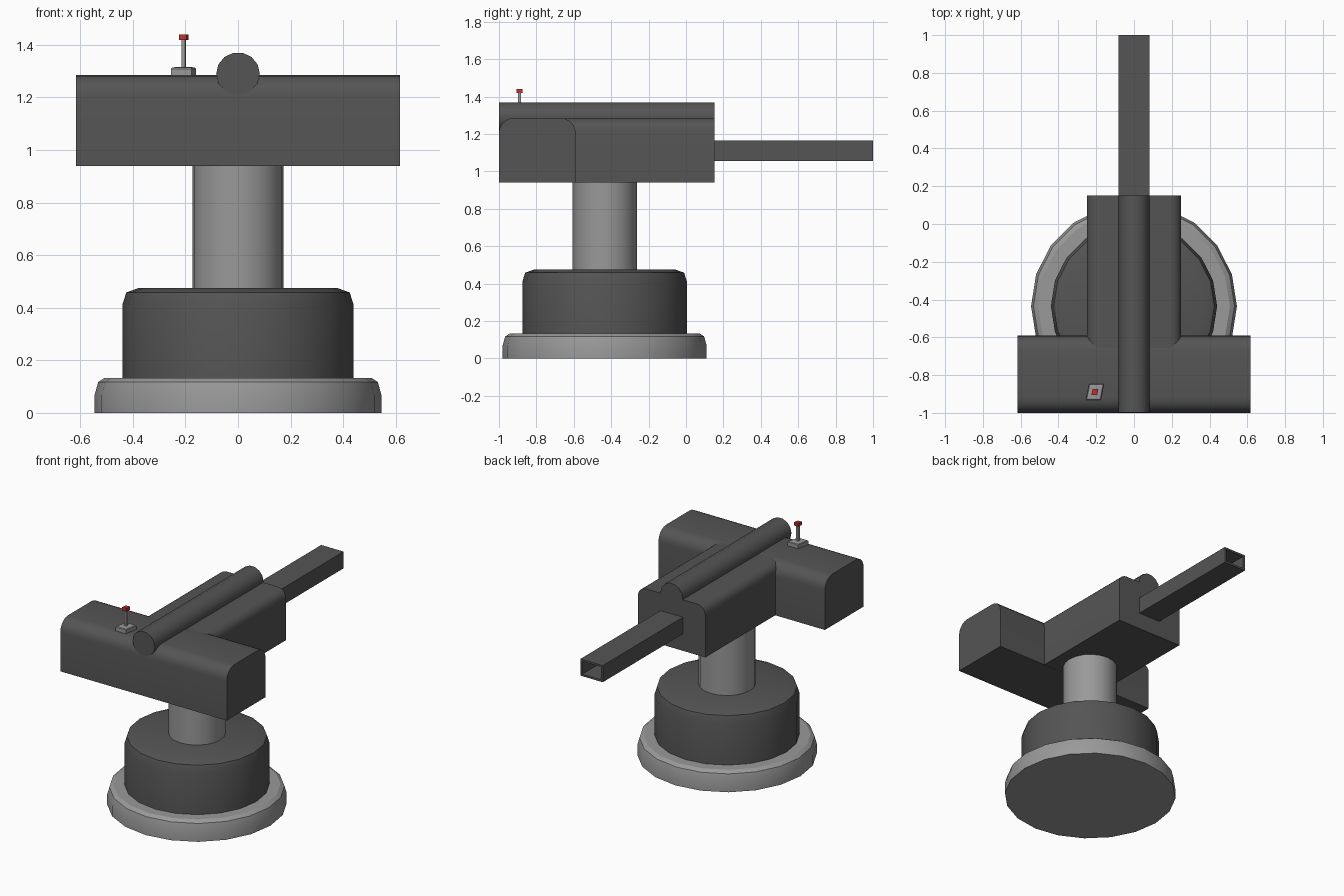
import bpy, bmesh
from math import radians, sin, cos, pi

if "Cube" in bpy.data.objects:
    bpy.data.objects.remove(bpy.data.objects["Cube"])


def material(name, rgb):
    m = bpy.data.materials.new(name)
    m.diffuse_color = (*rgb, 1)
    m.use_nodes = True
    m.node_tree.nodes["Principled BSDF"].inputs["Base Color"].default_value = m.diffuse_color
    return m


DARK = material("dark_grey", (0.09, 0.09, 0.09))
LIGHT = material("light_grey", (0.32, 0.32, 0.32))
RED = material("red", (0.55, 0.03, 0.03))


def finish(name, bm, mat, smooth=True):
    bmesh.ops.recalc_face_normals(bm, faces=bm.faces)
    me = bpy.data.meshes.new(name)
    bm.to_mesh(me)
    bm.free()
    ob = bpy.data.objects.new(name, me)
    bpy.context.collection.objects.link(ob)
    me.materials.append(mat)
    if smooth:
        bpy.ops.object.select_all(action='DESELECT')
        ob.select_set(True)
        bpy.context.view_layer.objects.active = ob
        bpy.ops.object.shade_smooth_by_angle(angle=radians(30))
    return ob


def lathe(name, profile, mat, y=-0.435, sides=20):
    """Stack of (radius, z) rings closed at both ends."""
    bm = bmesh.new()
    rings = [[bm.verts.new((r * cos(2 * pi * i / sides), y + r * sin(2 * pi * i / sides), z))
              for i in range(sides)] for r, z in profile]
    for a, b in zip(rings, rings[1:]):
        for i in range(sides):
            j = (i + 1) % sides
            bm.faces.new((a[i], a[j], b[j], b[i]))
    bm.faces.new(rings[0])
    bm.faces.new(rings[-1])
    return finish(name, bm, mat)


def prism(name, points, direction, mat):
    """Extrude a closed cross-section along a direction."""
    bm = bmesh.new()
    face = bm.faces.new([bm.verts.new(p) for p in points])
    out = bmesh.ops.extrude_face_region(bm, geom=[face], use_keep_orig=True)
    bmesh.ops.translate(bm, vec=direction,
                        verts=[v for v in out["geom"] if isinstance(v, bmesh.types.BMVert)])
    return finish(name, bm, mat)


def round_top(a, b, z0, z1, r, n=5):
    """Rectangle section with rounded upper corners."""
    pts = [(a, z0), (b, z0)]
    for c, start in ((b - r, 0), (a + r, pi / 2)):
        pts += [(c + r * cos(start + pi / 2 * i / n), z1 - r + r * sin(start + pi / 2 * i / n))
                for i in range(n + 1)]
    return pts


def skew_block(name, size, z0, z1, mat, taper=0.0):
    """Small sheared block of the lever, with optional bevelled top."""
    bm = bmesh.new()
    bmesh.ops.create_cube(bm, size=1)
    if taper:
        top = [e for e in bm.edges if all(v.co.z > 0 for v in e.verts)]
        bmesh.ops.bevel(bm, geom=top, offset=taper, segments=2, profile=0.5, affect='EDGES')
    for v in bm.verts:
        x, y, z = v.co
        v.co = (-0.207 + size * x + 0.22 * size * y, -0.89 + 1.1 * size * y,
                (z0 + z1) / 2 + z * (z1 - z0))
    return finish(name, bm, mat, smooth=False)


# Pedestal
lathe("base_disc", [(0.545, 0), (0.545, 0.07), (0.532, 0.117), (0.508, 0.133)], LIGHT)
lathe("pedestal_drum", [(0.44, 0.12), (0.44, 0.41), (0.425, 0.458), (0.378, 0.475)], DARK)
lathe("column", [(0.173, 0.46), (0.173, 0.95)], LIGHT)

# T-shaped housing
prism("cross_housing", [(-0.617, y, z) for y, z in round_top(-1, -0.59, 0.94, 1.285, 0.08)],
      (1.234, 0, 0), DARK)
prism("long_housing", [(x, -0.68, z) for x, z in round_top(-0.25, 0.25, 0.941, 1.283, 0.06)],
      (0, 0.832, 0), DARK)

# Rounded ridge along the top
prism("top_ridge", [(0.083 * cos(2 * pi * i / 14), -0.999, 1.29 + 0.083 * sin(2 * pi * i / 14) * 0.98)
                    for i in range(14)], (0, 1.151, 0), DARK)

# Hollow square barrel
bm = bmesh.new()
bmesh.ops.create_cube(bm, size=1)
for v in bm.verts:
    v.co = (v.co.x * 0.166, 0.57 + v.co.y * 0.86, 1.11 + v.co.z * 0.112)
bm.faces.ensure_lookup_table()
end = max(bm.faces, key=lambda f: f.calc_center_median().y)
bmesh.ops.inset_region(bm, faces=[end], thickness=0.018)
out = bmesh.ops.extrude_face_region(bm, geom=[end])
bmesh.ops.translate(bm, vec=(0, -0.84, 0),
                    verts=[v for v in out["geom"] if isinstance(v, bmesh.types.BMVert)])
if end.is_valid:
    bmesh.ops.delete(bm, geom=[end], context='FACES_ONLY')
finish("barrel", bm, DARK, smooth=False)

# Control lever
skew_block("lever_plate", 0.078, 1.275, 1.315, LIGHT, taper=0.15)
skew_block("lever_stick", 0.014, 1.31, 1.425, LIGHT)
skew_block("lever_knob", 0.03, 1.418, 1.44, RED)
